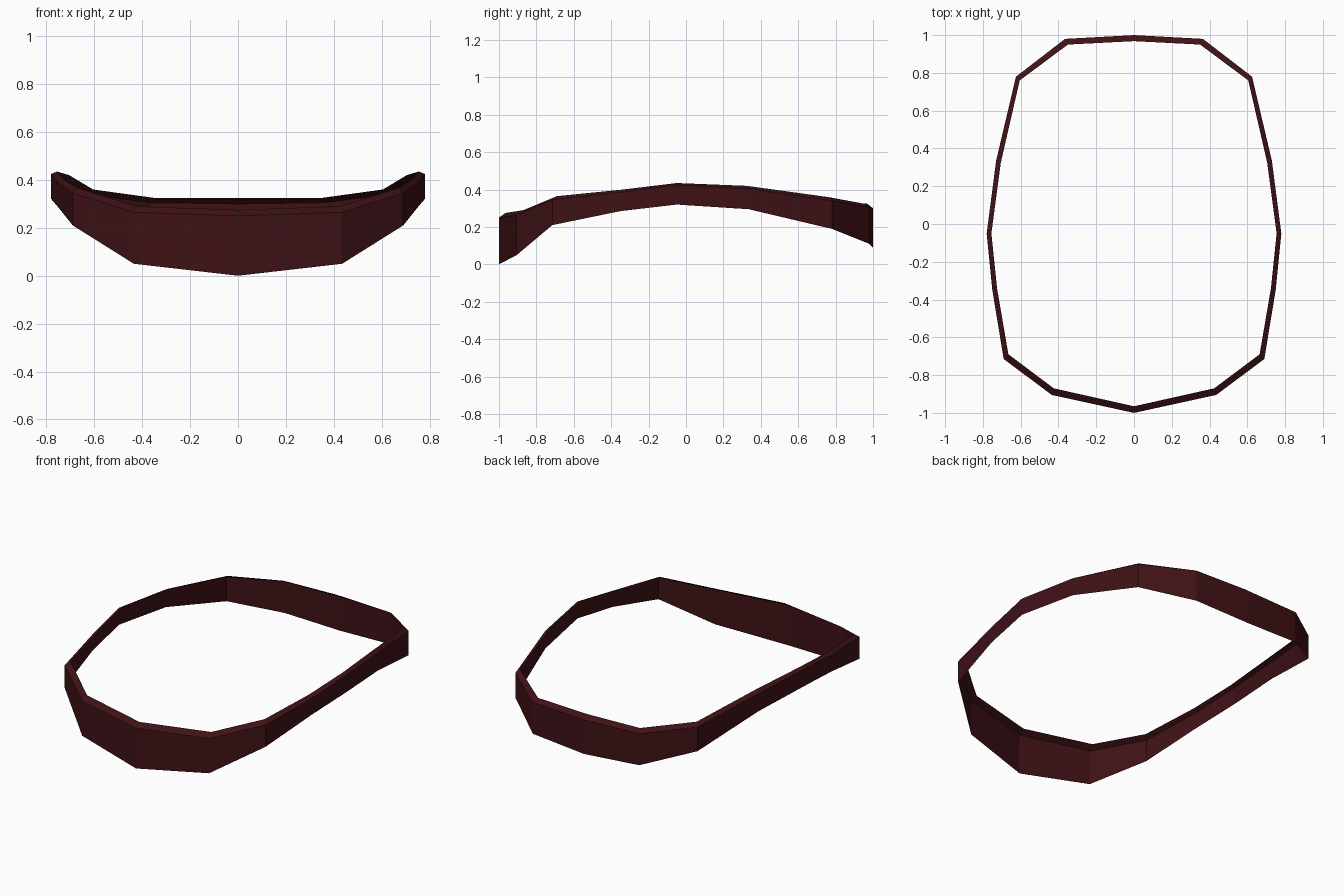
import bpy, bmesh

# Half outline, front to back: outer x, y | bottom z, top z | lip inner x, y, z
STATIONS = [
    (0.00, -1.00, 0.00, 0.25, 0.00, -0.965, 0.275),
    (0.435, -0.905, 0.05, 0.265, 0.425, -0.87, 0.29),
    (0.69, -0.715, 0.21, 0.345, 0.665, -0.69, 0.365),
    (0.75, -0.35, 0.285, 0.385, 0.725, -0.34, 0.40),
    (0.78, -0.05, 0.32, 0.425, 0.755, -0.05, 0.435),
    (0.73, 0.335, 0.295, 0.405, 0.705, 0.325, 0.42),
    (0.625, 0.78, 0.19, 0.34, 0.605, 0.76, 0.36),
    (0.365, 0.98, 0.11, 0.305, 0.35, 0.95, 0.325),
    (0.00, 1.00, 0.09, 0.30, 0.00, 0.968, 0.325),
]

# Full loop: right half, then mirrored left half
loop = STATIONS + [(-a, b, c, d, -e, f, g) for a, b, c, d, e, f, g in STATIONS[-2:0:-1]]

# Thin outer wall with a raised lip folded inward along its top edge
bm = bmesh.new()
rows = []
for ox, oy, zb, zt, ix, iy, iz in loop:
    rows.append([bm.verts.new(p) for p in ((ox, oy, zb), (ox, oy, zt), (ix, iy, iz))])
for i, a in enumerate(rows):
    b = rows[(i + 1) % len(rows)]
    for k in range(2):
        bm.faces.new((a[k], b[k], b[k + 1], a[k + 1]))
mesh = bpy.data.meshes.new("curved_band")
bm.to_mesh(mesh)
bm.free()
band = bpy.data.objects.new("curved_band", mesh)
bpy.context.collection.objects.link(band)

# Dark red finish
mat = bpy.data.materials.new("dark_red")
mat.diffuse_color = (0.05, 0.006, 0.008, 1)
mesh.materials.append(mat)
